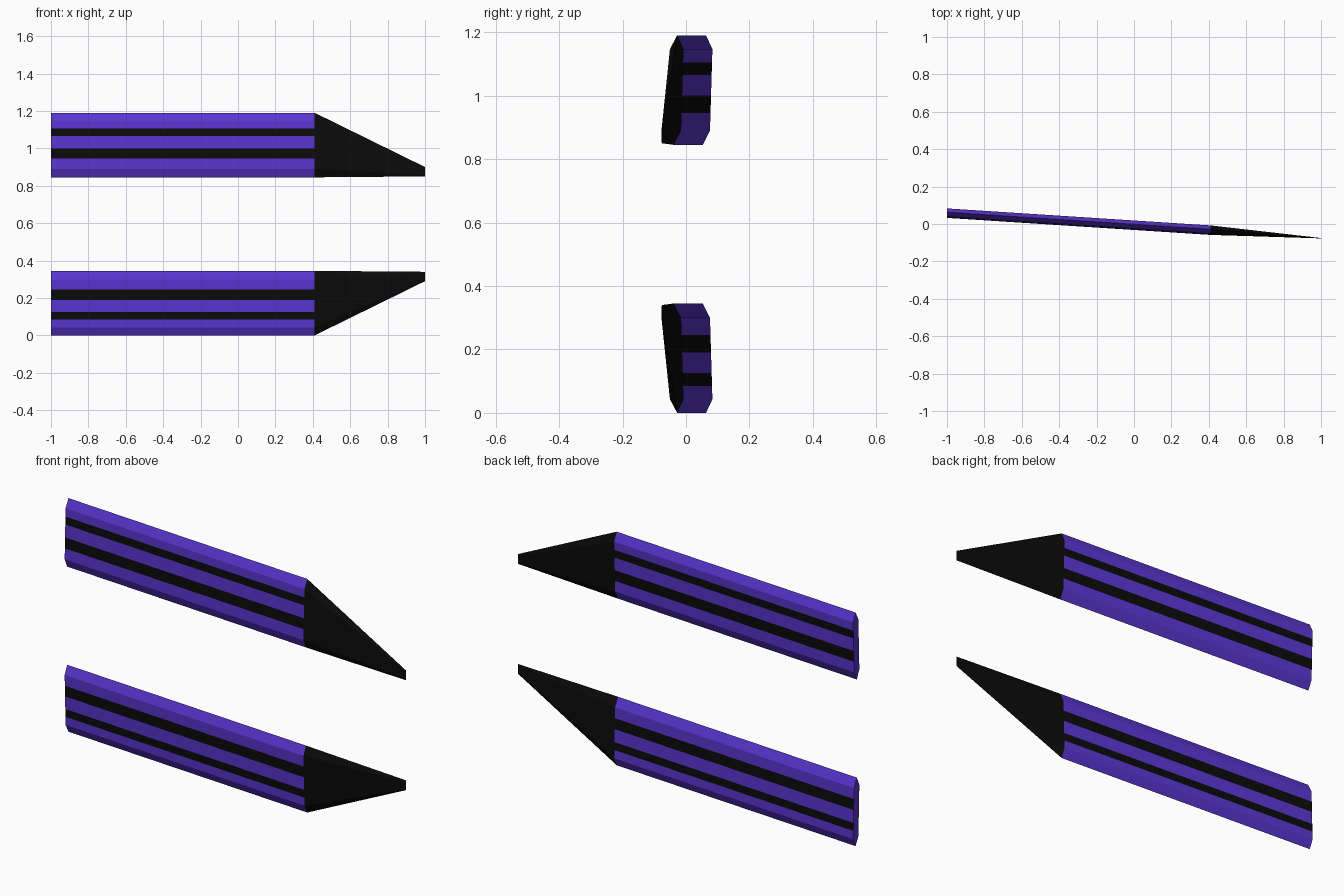
import bpy, bmesh

if "Cube" in bpy.data.objects:
    bpy.data.objects.remove(bpy.data.objects["Cube"])

MID_Z = 0.595  # mirror plane between the two bars


def material(name, color):
    m = bpy.data.materials.new(name)
    m.diffuse_color = color
    m.use_nodes = True
    m.node_tree.nodes["Principled BSDF"].inputs["Base Color"].default_value = m.diffuse_color
    return m


purple = material("purple", (0.10, 0.035, 0.62, 1))
black = material("black", (0.003, 0.003, 0.003, 1))

# Heights up one flat side: stripes lie between 0.945-1.0 and 1.065-1.105
BOTTOM, TOP = 0.845, 1.19
SIDE = [0.89, 0.945, 1.0, 1.065, 1.105, 1.147]
STRIPES = (1, 3)


def section(x, y, half, squash=lambda z: z):
    """Closed pointed-end cross-section, leaning slightly back at the top."""
    ring = [(0, BOTTOM)] + [(-half, z) for z in SIDE] + [(0, TOP)]
    ring += [(half, z) for z in reversed(SIDE)]
    lean = 0.03 if half > 0.01 else 0
    return [(x, y + dy + lean * (z - 1.02), squash(z) - MID_Z) for dy, z in ring]


def loft(name, a, b, mats, striped=False):
    """Join two sections, cap the ends, and mirror to make the lower twin."""
    bm = bmesh.new()
    va, vb = ([bm.verts.new(p) for p in ring] for ring in (a, b))
    n = len(va)
    for i in range(n):
        j = (i + 1) % n
        f = bm.faces.new((va[i], va[j], vb[j], vb[i]))
        low = i - 1 if i < 7 else 12 - i  # segment index up the side
        if striped and low in STRIPES:
            f.material_index = 1
    bm.faces.new(va)
    bm.faces.new(vb)
    bmesh.ops.recalc_face_normals(bm, faces=bm.faces)
    mesh = bpy.data.meshes.new(name)
    bm.to_mesh(mesh)
    bm.free()
    for m in mats:
        mesh.materials.append(m)
    ob = bpy.data.objects.new(name, mesh)
    bpy.context.collection.objects.link(ob)
    ob.location.z = MID_Z
    mod = ob.modifiers.new("lower_twin", 'MIRROR')
    mod.use_axis = (False, False, True)
    mod.use_mirror_merge = False
    return ob


rear = section(-1.0, 0.058, 0.0215)
shoulder = section(0.41, -0.033, 0.0215)
# The point shrinks to a thin upright edge on the inner side
tip = section(1.0, -0.076, 0.001,
              lambda z: 0.85 + (z - BOTTOM) / (TOP - BOTTOM) * 0.05)

loft("striped_bars", rear, shoulder, [purple, black], striped=True)
loft("pointed_tips", shoulder, tip, [black])
